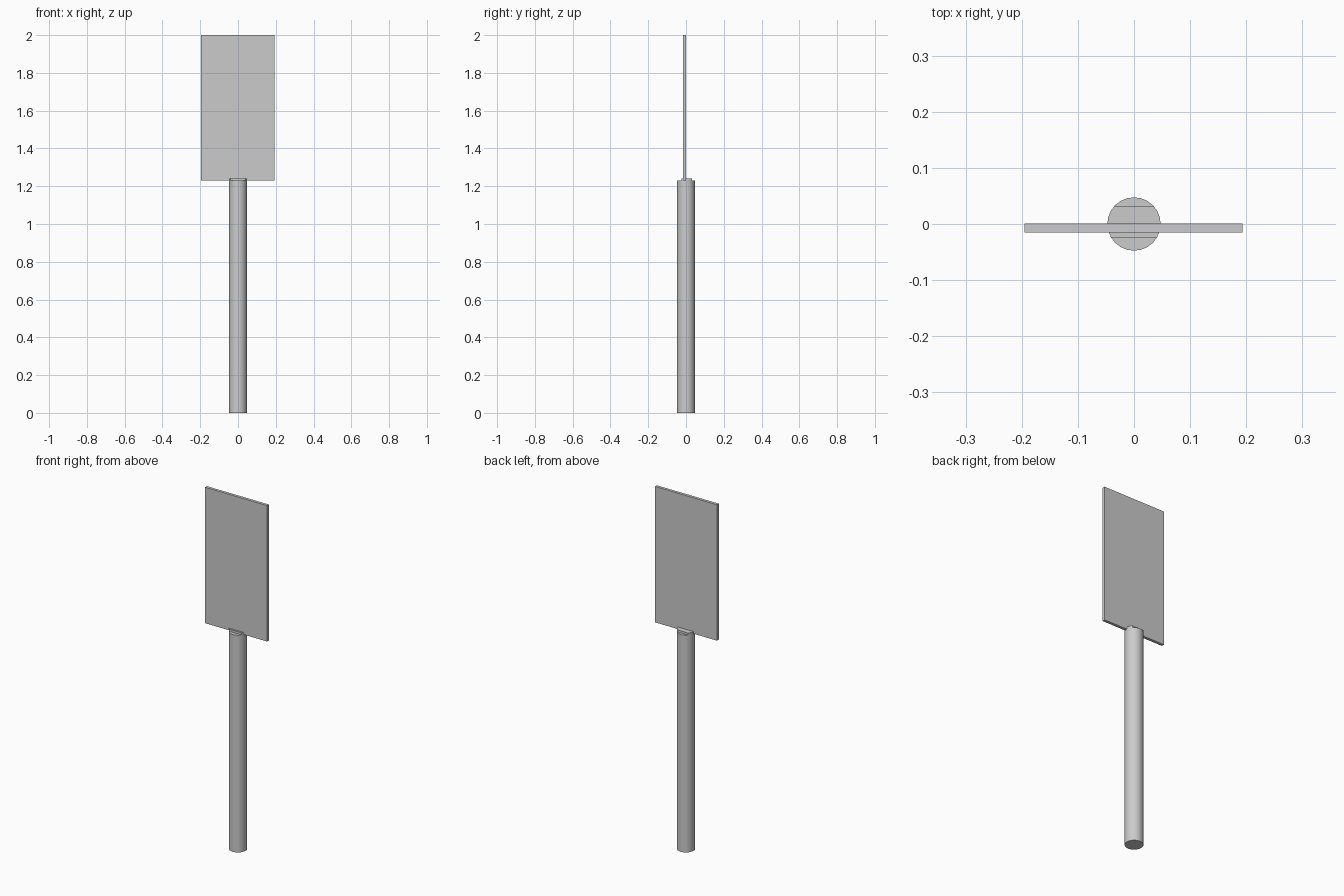
import bpy, bmesh
from mathutils import Matrix

if "Cube" in bpy.data.objects:
    bpy.data.objects.remove(bpy.data.objects["Cube"])

R, POLE_TOP, CLAMP_TOP = 0.0475, 1.23, 1.242


def finish(bm, name):
    mesh = bpy.data.meshes.new(name)
    bmesh.ops.recalc_face_normals(bm, faces=bm.faces)
    bm.to_mesh(mesh)
    bm.free()
    obj = bpy.data.objects.new(name, mesh)
    bpy.context.collection.objects.link(obj)
    return obj


def cylinder(z0, z1):
    bm = bmesh.new()
    bmesh.ops.create_cone(bm, cap_ends=True, segments=24, radius1=R, radius2=R,
                          depth=z1 - z0,
                          matrix=Matrix.Translation((0, 0, (z0 + z1) / 2)))
    return bm


def smooth(obj):
    bpy.ops.object.select_all(action='DESELECT')
    obj.select_set(True)
    bpy.context.view_layer.objects.active = obj
    bpy.ops.object.shade_smooth_by_angle()


# Round pole
smooth(finish(cylinder(0, POLE_TOP), "pole"))

# Raised clamp on the pole top: the pole's circle trimmed flat front and back
bm = cylinder(POLE_TOP, CLAMP_TOP)
for y, side in ((-0.025, -1), (0.031, 1)):
    cut = bmesh.ops.bisect_plane(bm, geom=bm.verts[:] + bm.edges[:] + bm.faces[:],
                                 plane_co=(0, y, 0), plane_no=(0, side, 0),
                                 clear_outer=True)
    edges = [e for e in cut["geom_cut"] if isinstance(e, bmesh.types.BMEdge)]
    bmesh.ops.holes_fill(bm, edges=[e for e in bm.edges if e.is_boundary])
smooth(finish(bm, "clamp"))

# Flat sign panel
bm = bmesh.new()
bmesh.ops.create_cube(bm, size=1, matrix=Matrix.Translation((-0.001, -0.007, 1.615))
                      @ Matrix.Diagonal((0.388, 0.016, 0.77, 1)))
finish(bm, "sign_panel")
